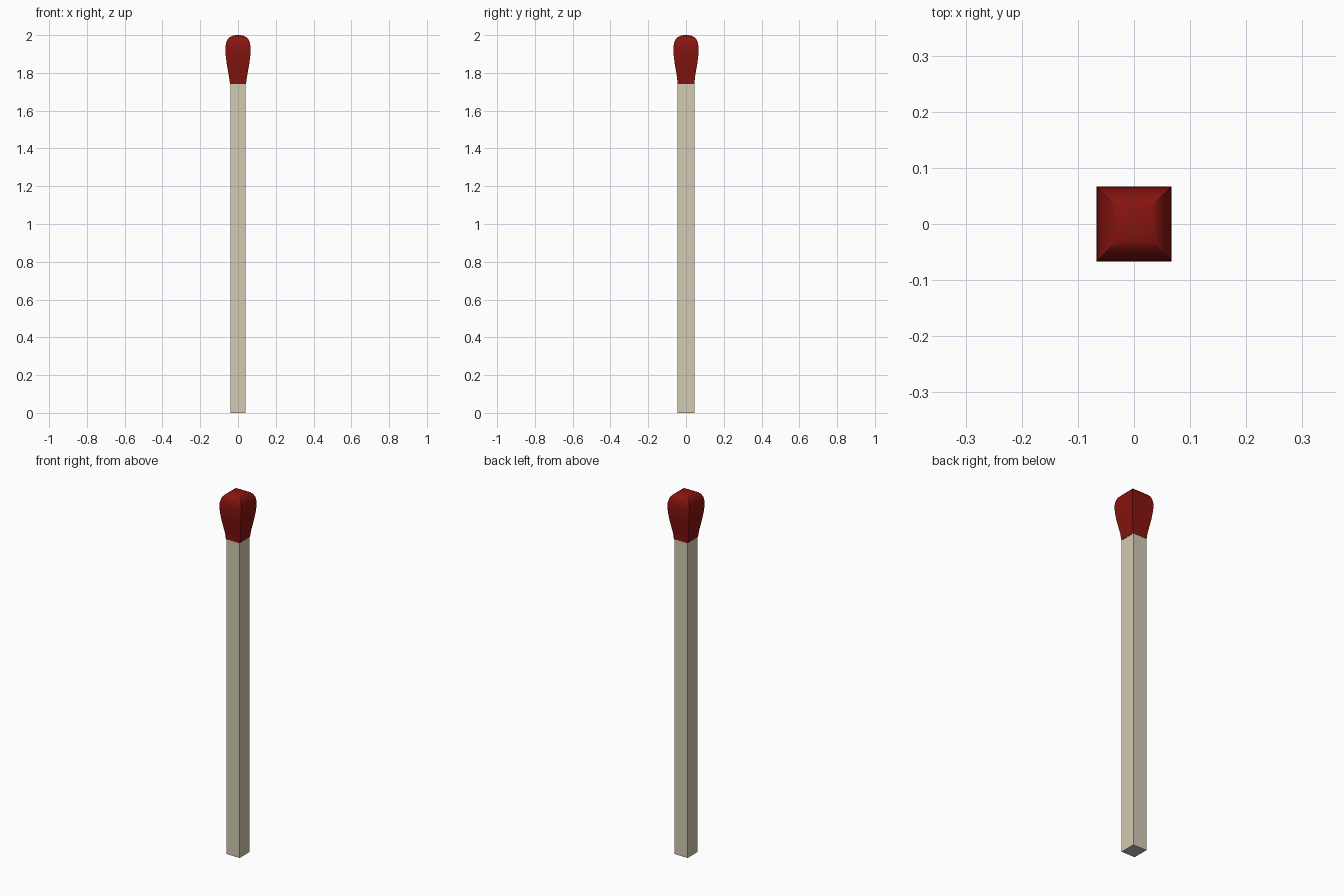
import bpy, bmesh

if "Cube" in bpy.data.objects:
    bpy.data.objects.remove(bpy.data.objects["Cube"])


def material(name, rgb):
    mat = bpy.data.materials.new(name)
    mat.diffuse_color = (*rgb, 1)
    mat.use_nodes = True
    mat.node_tree.nodes["Principled BSDF"].inputs["Base Color"].default_value = mat.diffuse_color
    return mat


def square_loft(name, rings, mats, cap_top=True):
    """Loft rectangular rings (half_x, half_y, z) upwards into a closed solid."""
    bm = bmesh.new()
    loops = [[bm.verts.new((sx * hx, sy * hy, z))
              for sx, sy in ((-1, -1), (1, -1), (1, 1), (-1, 1))]
             for hx, hy, z in rings]
    for low, high in zip(loops, loops[1:]):
        for i in range(4):
            j = (i + 1) % 4
            bm.faces.new((low[i], low[j], high[j], high[i]))
    bm.faces.new(loops[-1])
    base = bm.faces.new(loops[0][::-1])
    base.material_index = len(mats) - 1
    mesh = bpy.data.meshes.new(name)
    bm.to_mesh(mesh)
    bm.free()
    for mat in mats:
        mesh.materials.append(mat)
    obj = bpy.data.objects.new(name, mesh)
    bpy.context.collection.objects.link(obj)
    return obj


wood = material("wood", (0.65, 0.59, 0.45))
end_grain = material("end_grey", (0.5, 0.5, 0.5))
red = material("red", (0.24, 0.007, 0.005))

# Square wooden stick with a grey cut end
square_loft("stick", [(0.041, 0.044, 0), (0.041, 0.044, 1.745)], [wood, end_grain])

# Swollen square head, flaring from the stick and rounding over at the tip
profile = [(0.047, 1.775), (0.053, 1.81), (0.060, 1.85), (0.065, 1.89),
           (0.067, 1.92), (0.066, 1.943), (0.062, 1.962), (0.055, 1.978),
           (0.044, 1.989), (0.031, 1.996), (0.017, 1.9992), (0.002, 2.0)]
head = square_loft("match_head",
                   [(0.042, 0.045, 1.74)] + [(r, r, z) for r, z in profile], [red])
bpy.context.view_layer.objects.active = head
head.select_set(True)
bpy.ops.object.shade_smooth_by_angle(angle=0.52)
